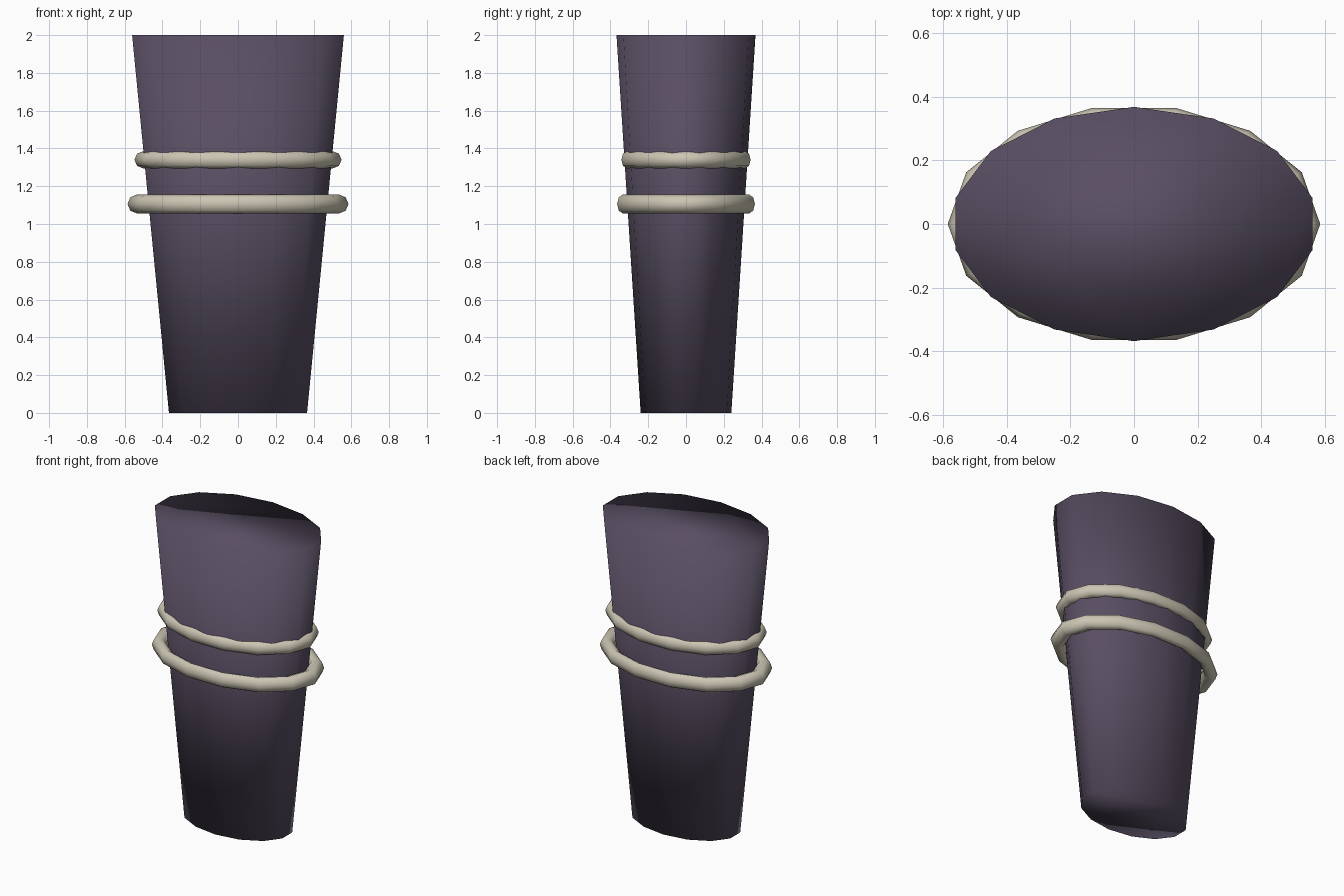
import bpy
import bmesh
from math import cos, sin, tau

cube = bpy.data.objects.get("Cube")
if cube:
    bpy.data.objects.remove(cube, do_unlink=True)

SIDES = 14      # facets around the limb and the bands
DEPTH = 0.64    # depth of the oval relative to its width


def material(name, rgb):
    mat = bpy.data.materials.new(name)
    mat.use_nodes = True
    mat.diffuse_color = (*rgb, 1)
    mat.node_tree.nodes["Principled BSDF"].inputs["Base Color"].default_value = (*rgb, 1)
    return mat


def finish(name, bm, mat):
    bmesh.ops.recalc_face_normals(bm, faces=bm.faces)
    for face in bm.faces:
        face.smooth = True
    mesh = bpy.data.meshes.new(name)
    bm.to_mesh(mesh)
    bm.free()
    mesh.materials.append(mat)
    obj = bpy.data.objects.new(name, mesh)
    bpy.context.collection.objects.link(obj)
    return obj


cloth = material("dark purple cloth", (0.098, 0.076, 0.122))
bone = material("pale bone", (0.60, 0.56, 0.45))

# Tapered oval sleeve, capped at both ends, fully smooth shaded
bm = bmesh.new()
loops = []
for radius, z in ((0.375, 0), (0.575, 2)):
    loops.append([bm.verts.new((radius * sin(tau * i / SIDES),
                                radius * DEPTH * cos(tau * i / SIDES), z))
                  for i in range(SIDES)])
low, high = loops
bm.faces.new(low)
bm.faces.new(high)
for i in range(SIDES):
    j = (i + 1) % SIDES
    bm.faces.new((low[i], low[j], high[j], high[i]))
finish("sleeve", bm, cloth)


# Oval bands around the sleeve
def band(name, major, minor, z, tube_sides=8):
    bm = bmesh.new()
    rings = []
    for i in range(SIDES):
        a = tau * i / SIDES
        ring = []
        for k in range(tube_sides):
            b = tau * k / tube_sides
            r = major + minor * cos(b)
            ring.append(bm.verts.new((r * cos(a), r * DEPTH * sin(a), z + minor * sin(b))))
        rings.append(ring)
    for i in range(SIDES):
        here, there = rings[i], rings[(i + 1) % SIDES]
        for k in range(tube_sides):
            m = (k + 1) % tube_sides
            bm.faces.new((here[k], there[k], there[m], here[m]))
    finish(name, bm, bone)


band("lower_band", 0.535, 0.05, 1.106)
band("upper_band", 0.503, 0.045, 1.34)
